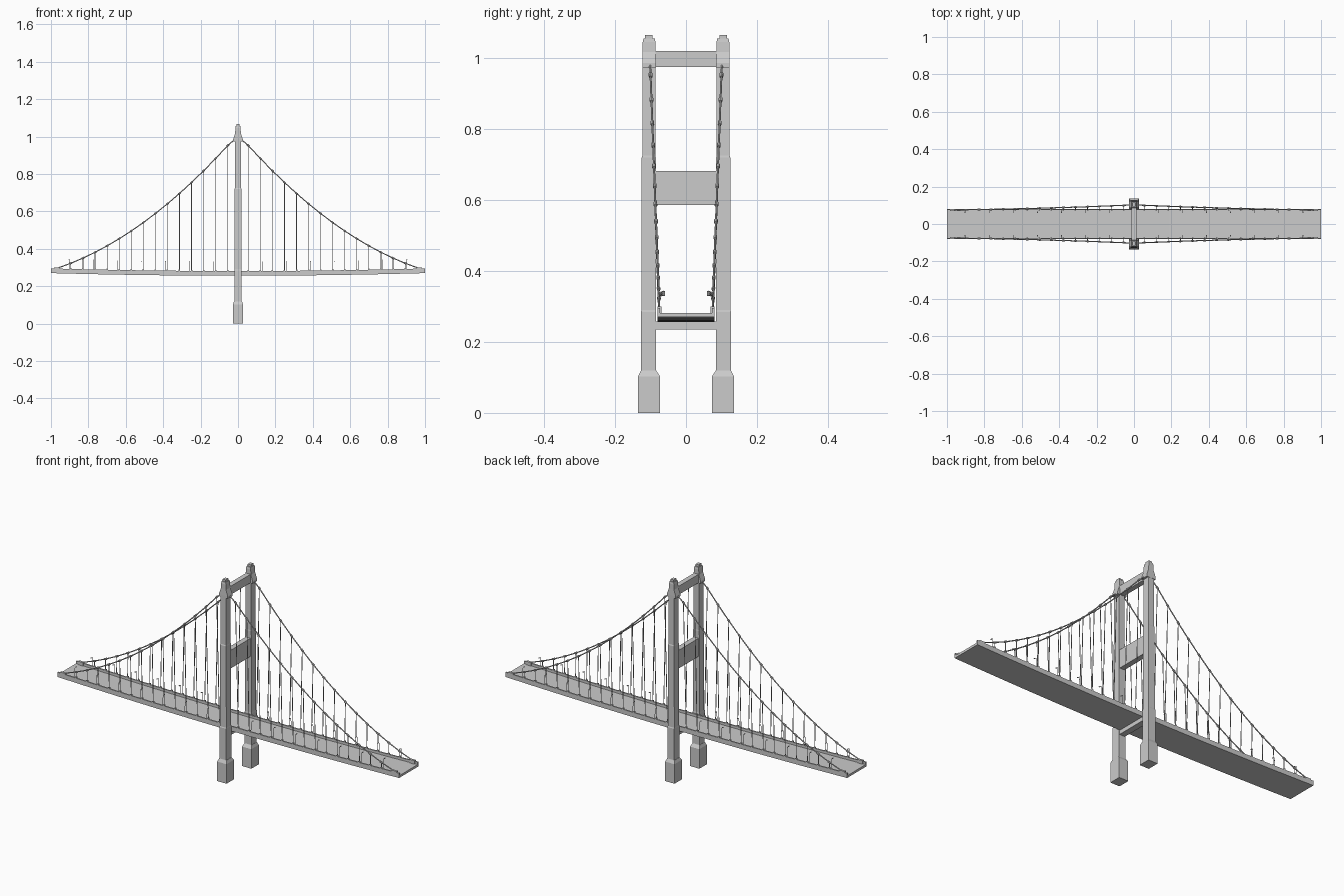
import bpy, bmesh
from mathutils import Vector

if "Cube" in bpy.data.objects:
    bpy.data.objects.remove(bpy.data.objects["Cube"])


def finish(name, bm, mirror=(False, False), smooth=False):
    bmesh.ops.recalc_face_normals(bm, faces=bm.faces)
    me = bpy.data.meshes.new(name)
    bm.to_mesh(me)
    bm.free()
    ob = bpy.data.objects.new(name, me)
    bpy.context.collection.objects.link(ob)
    if any(mirror):
        mod = ob.modifiers.new("mirror", 'MIRROR')
        mod.use_axis = (mirror[0], mirror[1], False)
        mod.use_mirror_merge = False
    if smooth:
        bpy.context.view_layer.objects.active = ob
        ob.select_set(True)
        bpy.ops.object.shade_smooth_by_angle()
        ob.select_set(False)
    return ob


def loft(bm, rings):
    loops = [[bm.verts.new(p) for p in r] for r in rings]
    for a, b in zip(loops, loops[1:]):
        for i in range(len(a)):
            j = (i + 1) % len(a)
            bm.faces.new((a[i], a[j], b[j], b[i]))
    bm.faces.new(loops[0])
    bm.faces.new(loops[-1])


def rect(z, hx, y0, y1):
    return [(-hx, y0, z), (hx, y0, z), (hx, y1, z), (-hx, y1, z)]


def box(bm, x0, x1, y0, y1, z0, z1):
    loft(bm, [[(x0, y0, z), (x1, y0, z), (x1, y1, z), (x0, y1, z)] for z in (z0, z1)])


def rod(bm, p, q, r, n=6):
    p, q = Vector(p), Vector(q)
    d = q - p
    made = bmesh.ops.create_cone(bm, cap_ends=True, segments=n, radius1=r, radius2=r, depth=d.length)
    rot = d.to_track_quat('Z', 'Y').to_matrix()
    for v in made['verts']:
        v.co = rot @ v.co + (p + q) / 2


# shared curves of deck and cable
def deck_z(x):
    return 0.256 + 0.014 * x * x


def cable(x):
    z = 0.98 - 0.926 * (x - 0.03) + 0.419 * (x - 0.03) * (x - 0.5)
    return Vector((x, cable_y(z), z))


def cable_y(z):
    return 0.075 + 0.026 * (z - 0.29) / 0.69


# tower legs: stepped shaft on a pedestal
bm = bmesh.new()
loft(bm, [rect(0, 0.027, 0.073, 0.135), rect(0.103, 0.027, 0.073, 0.135),
          rect(0.119, 0.021, 0.084, 0.127)])
loft(bm, [rect(0.11, 0.020, 0.084, 0.127), rect(0.285, 0.020, 0.084, 0.127),
          rect(0.29, 0.019, 0.085, 0.125), rect(0.72, 0.018, 0.085, 0.125),
          rect(0.725, 0.017, 0.086, 0.123), rect(1.0, 0.016, 0.086, 0.122),
          rect(1.045, 0.014, 0.086, 0.122), rect(1.056, 0.012, 0.088, 0.120)])
box(bm, -0.009, 0.009, 0.094, 0.116, 1.05, 1.066)
finish("tower_leg", bm, (False, True))

# cable saddles on the legs
bm = bmesh.new()
loft(bm, [rect(0.974, 0.026, 0.085, 0.123), rect(0.986, 0.026, 0.085, 0.123),
          rect(1.018, 0.015, 0.086, 0.122)])
finish("cable_saddle", bm, (False, True))

# cross beams
for name, z0, z1, hx in (("top_beam", 0.975, 1.02, 0.013),
                         ("middle_beam", 0.586, 0.682, 0.014),
                         ("lower_beam", 0.235, 0.257, 0.016)):
    bm = bmesh.new()
    box(bm, -hx, hx, -0.09, 0.09, z0, z1)
    finish(name, bm)

# sagging deck with raised edges
bm = bmesh.new()
section = [(-0.081, 0), (0.081, 0), (0.081, 0.025), (0.074, 0.025),
           (0.074, 0.012), (-0.074, 0.012), (-0.074, 0.025), (-0.081, 0.025)]
loft(bm, [[(x, y, deck_z(x) + h) for y, h in section]
          for x in [-1 + i / 16 for i in range(33)]])
finish("deck", bm)

# main cables, straight between hanger clamps
stations = [0.055 + 0.0645 * i for i in range(14)]
path = [Vector((0, 0.102, 1.0))] + [cable(x) for x in stations + [0.975]]
bm = bmesh.new()
for p, q in zip(path, path[1:]):
    rod(bm, p, q, 0.0028, 8)
finish("main_cable", bm, (True, True), True)

# hangers, leaning inward with the cable plane
bm = bmesh.new()
for x in stations:
    z = deck_z(x) + 0.02
    rod(bm, cable(x), (x, 0.0765, z), 0.0019)
finish("hanger", bm, (True, True), True)

# clamps at both ends of each hanger
bm = bmesh.new()
for x in stations:
    t = (cable(x + 0.01) - cable(x - 0.01)).normalized() * 0.007
    rod(bm, cable(x) - t, cable(x) + t, 0.0052, 8)
    z = deck_z(x)
    box(bm, x - 0.004, x + 0.004, 0.073, 0.081, z + 0.024, z + 0.031)
finish("hanger_clamp", bm, (True, True))

# cable anchors at the deck ends
bm = bmesh.new()
box(bm, 0.955, 0.985, 0.069, 0.081, 0.28, 0.300)
finish("cable_anchor", bm, (True, True))

# small lamp posts with inward arms
bm = bmesh.new()
for i in range(1, 8):
    x = 0.129 * i
    z = deck_z(x)
    rod(bm, (x, 0.076, z + 0.02), (x, 0.074, z + 0.072), 0.0012)
    rod(bm, (x, 0.074, z + 0.072), (x, 0.062, z + 0.076), 0.0012)
    box(bm, x - 0.002, x + 0.002, 0.059, 0.066, z + 0.073, z + 0.076)
finish("lamp_post", bm, (True, True))
